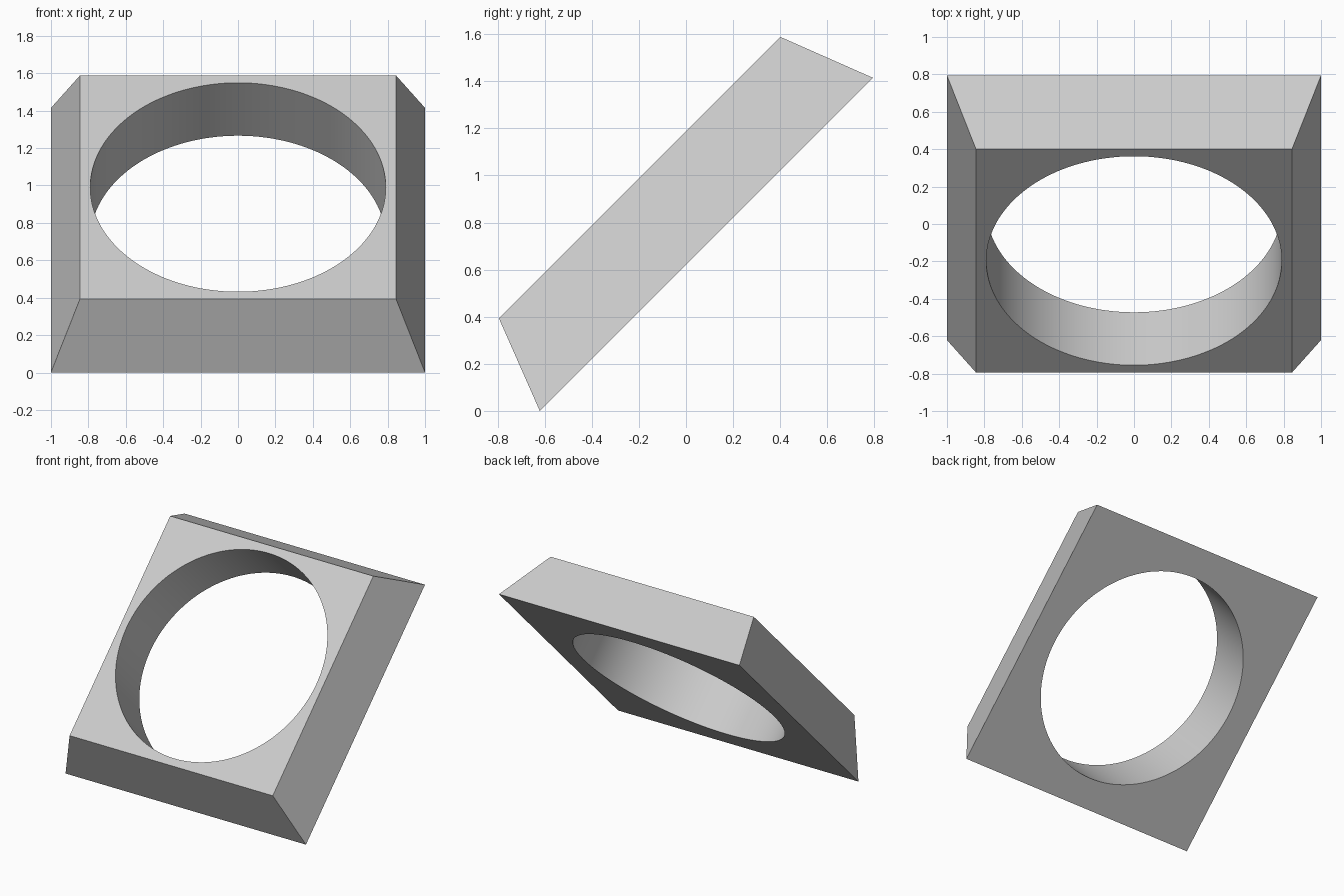
import bpy
from math import radians, sqrt

cube = bpy.data.objects.get("Cube")
if cube:
    bpy.data.objects.remove(cube, do_unlink=True)

BASE_HALF, TOP_HALF, THICKNESS, HOLE_RADIUS = 1.0, 0.845, 0.4, 0.79

# Plain grey material
grey = bpy.data.materials.new("light_grey")
grey.use_nodes = True
colour = (0.6, 0.6, 0.6, 1.0)
grey.diffuse_color = colour
grey.node_tree.nodes["Principled BSDF"].inputs["Base Color"].default_value = colour

# Square plate with tapered sides
bpy.ops.mesh.primitive_cone_add(vertices=4, radius1=BASE_HALF * sqrt(2),
                                radius2=TOP_HALF * sqrt(2), depth=THICKNESS,
                                rotation=(0, 0, radians(45)))
plate = bpy.context.object
plate.name = "tapered_plate"
bpy.ops.object.transform_apply(location=False, rotation=True, scale=False)
plate.data.materials.clear()
plate.data.materials.append(grey)

# Round through-hole
bpy.ops.mesh.primitive_cylinder_add(vertices=128, radius=HOLE_RADIUS, depth=THICKNESS * 2)
cutter = bpy.context.object
cutter.name = "hole_cutter"
cutter.hide_render = True
cutter.data.materials.append(grey)

bpy.ops.object.select_all(action='DESELECT')
plate.select_set(True)
bpy.context.view_layer.objects.active = plate
hole = plate.modifiers.new("hole", 'BOOLEAN')
hole.operation = 'DIFFERENCE'
hole.solver = 'EXACT'
hole.object = cutter
bpy.ops.object.modifier_apply(modifier=hole.name)
bpy.data.objects.remove(cutter, do_unlink=True)
bpy.ops.object.shade_smooth_by_angle(angle=radians(15))

# Lean the plate back, resting on its front lower edge
plate.rotation_euler = (radians(45), 0, 0)
plate.location = (0, -0.055, 0.849)
